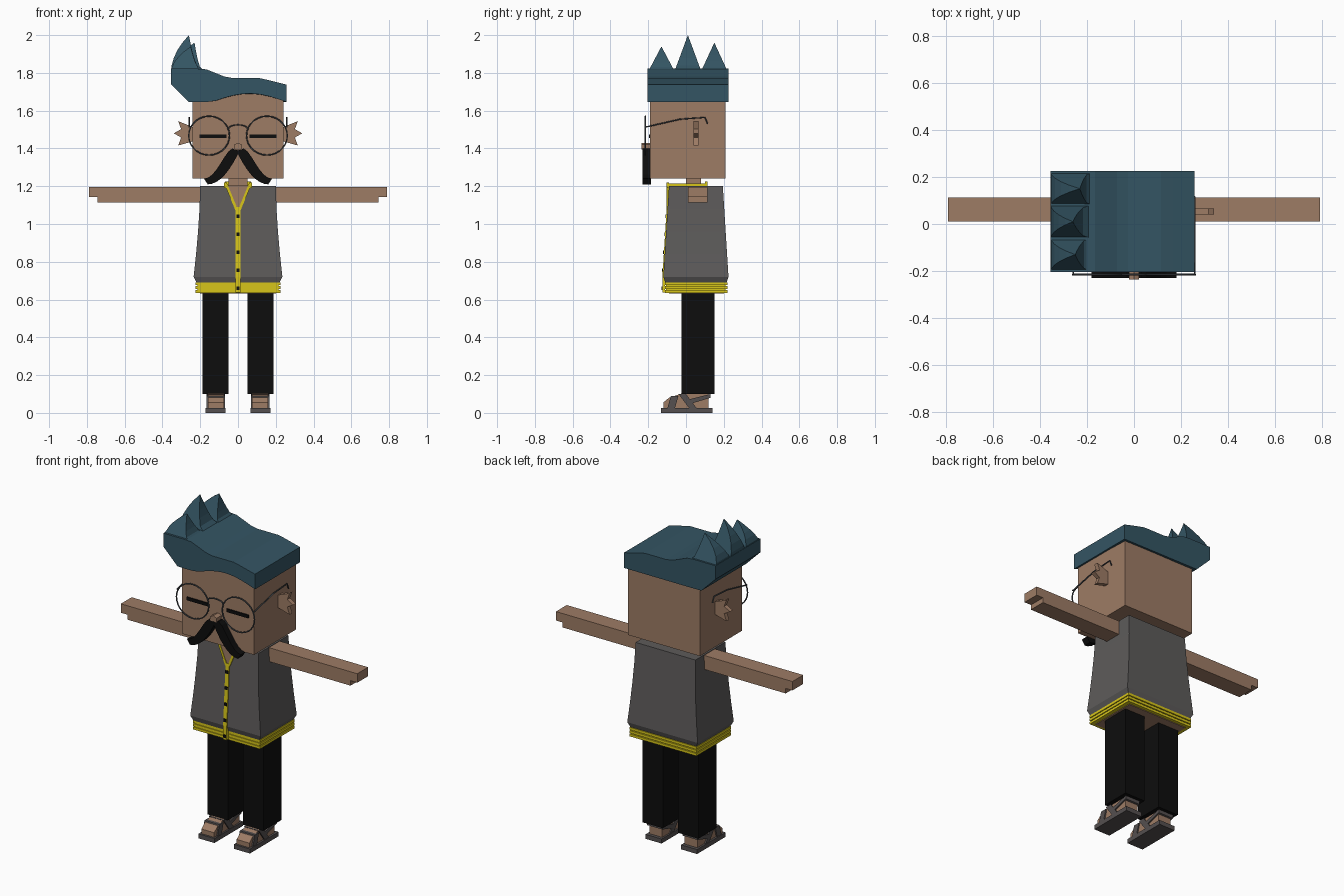
import bpy, bmesh, math

cube = bpy.data.objects.get("Cube")
if cube:
    bpy.data.objects.remove(cube, do_unlink=True)


def material(name, red, green, blue):
    colour = (red, green, blue, 1)
    mat = bpy.data.materials.new(name)
    mat.use_nodes = True
    mat.diffuse_color = colour
    mat.node_tree.nodes["Principled BSDF"].inputs["Base Color"].default_value = colour
    return mat


skin = material("skin", .34, .2, .13)
teal = material("hair_teal", .034, .09, .125)
grey = material("vest_grey", .11, .105, .103)
yellow = material("trim_yellow", .68, .56, .01)
black = material("black", .004, .004, .004)
leather = material("sandal_grey", .09, .08, .08)
metal = material("wire_grey", .07, .08, .09)


def loft(name, rings, mat):
    """Skin rings of equal point count and cap both ends."""
    bm = bmesh.new()
    loops = [[bm.verts.new(point) for point in ring] for ring in rings]
    for low, high in zip(loops, loops[1:]):
        for i in range(len(low)):
            bm.faces.new((low[i - 1], low[i], high[i], high[i - 1]))
    bm.faces.new(loops[0])
    bm.faces.new(loops[-1])
    bmesh.ops.remove_doubles(bm, verts=bm.verts, dist=.0001)
    bmesh.ops.recalc_face_normals(bm, faces=bm.faces)
    mesh = bpy.data.meshes.new(name)
    bm.to_mesh(mesh)
    bm.free()
    mesh.materials.append(mat)
    bpy.context.collection.objects.link(bpy.data.objects.new(name, mesh))


def rect(left, right, front, back, z):
    return [(left, front, z), (right, front, z), (right, back, z), (left, back, z)]


def box(name, x, y, z, mat, side=1):
    loft(name, [rect(side * x[0], side * x[1], *y, height) for height in z], mat)


def front_plate(name, outline, depth, mat, side=1):
    """Extrude an x-z outline along y."""
    loft(name, [[(side * x, y, z) for x, z in outline] for y in depth], mat)


def side_plate(name, outline, width, mat, side):
    """Extrude a y-z outline along x."""
    loft(name, [[(side * x, y, z) for y, z in outline] for x in width], mat)


def slant(start, end, width):
    """Outline of a leaning strip."""
    return [start, end, (end[0] + width, end[1]), (start[0] + width, start[1])]


def wire(name, points, closed=False):
    curve = bpy.data.curves.new(name, "CURVE")
    curve.dimensions = "3D"
    curve.bevel_depth = .004
    curve.bevel_resolution = 1
    curve.use_fill_caps = True
    spline = curve.splines.new("POLY")
    spline.points.add(len(points) - 1)
    for target, point in zip(spline.points, points):
        target.co = (*point, 1)
    spline.use_cyclic_u = closed
    curve.materials.append(metal)
    wire_object = bpy.data.objects.new(name, curve)
    bpy.context.collection.objects.link(wire_object)
    bpy.ops.object.select_all(action="DESELECT")
    wire_object.select_set(True)
    bpy.context.view_layer.objects.active = wire_object
    bpy.ops.object.convert(target="MESH")


def arc(x, y, z, radius, height, sweep, steps):
    angles = [sweep * i / steps for i in range(steps)]
    return [(x + radius * math.cos(a), y, z + height * math.sin(a)) for a in angles]


# Head and neck
box("head", (-.24, .24), (-.19, .21), (1.24, 1.7), skin)
box("neck", (-.05, .05), (0, .08), (1.18, 1.25), skin)

# Swept hair: arched fringe in front, level hem behind, overhang on one side
hair_left, hair_right, hair_front, hair_back = -.355, .257, -.205, .225
sections = []
steps = 13
for i in range(steps + 1):
    x = hair_left + (hair_right - hair_left) * i / steps
    hem = 1.646 + max(0, -.26 - x)
    arch = .045 * max(0, math.cos(8 * (x - .06)))
    swell = .05 * min(1, max(0, -.4 - 8 * x))
    top = 1.772 + swell - .25 * max(0, x - .12)
    sections.append([(x, hair_front, hem + arch), (x, hair_back, hem),
                     (x, hair_back, top), (x, hair_front, top)])
loft("hair", sections, teal)

# Curled hair spikes
spike_base, spike_inner = 1.8, -.17
for y, tip_z, tip_x in ((-.13, 1.94, -.25), (.01, 2, -.26), (.15, 1.96, -.23)):
    rings = []
    for i in range(6):
        t = i / 5
        half = .074 * (1 - t)
        outer = hair_left + (tip_x - hair_left) * t ** 2
        inner = spike_inner + (tip_x - spike_inner) * t ** .4
        rings.append(rect(outer, inner, y - half, y + half,
                          spike_base + (tip_z - spike_base) * t))
    loft("hair_spike", rings, teal)

# Vest flaring toward the hem
vest_top, vest_drop = 1.2, .48
rings = []
for i in range(5):
    t = i / 4
    half = .2 + .035 * t ** 1.6
    rings.append(rect(-half, half, -.09 - .03 * t, .195 + .03 * t, vest_top - vest_drop * t))
rings.append(rect(-.22, .22, -.11, .215, .69))
loft("vest", rings, grey)


def vest_front(z):
    return -.09 - .03 * min(1, (vest_top - z) / vest_drop)


# Ridged yellow hem with the hips showing underneath
box("hem_core", (-.215, .215), (-.105, .21), (.64, .7), yellow)
for i in range(3):
    z = .636 + .02 * i
    box("hem_ridge", (-.224, .224), (-.11, .22), (z, z + .015), yellow)
box("hips", (-.2, .2), (-.09, .2), (.632, .66), skin)

# Front placket and buttons
loft("placket", [rect(-.012, .012, vest_front(z) - .005, vest_front(z) + .01, z)
                 for z in (1.09, .72, .638)], yellow)
for i in range(5):
    z = 1.04 - .095 * i
    y = vest_front(z)
    box("button", (-.009, .009), (y - .009, y), (z - .009, z + .009), black)

# Open neck and collar back
front_plate("open_neck", [(0, 1.08), (.06, 1.203), (-.06, 1.203)], (-.099, -.088), skin)
box("collar_back", (-.07, .07), (.1, .115), (1.19, 1.225), yellow)

# Moustache outline: S-shaped upper edge and hollow lower edge
spread = [i / 7 for i in range(8)]
upper = [(.03 + .15 * u, 1.24 + .08 * (1 + math.cos(math.pi * u ** .8))) for u in spread]
lower = [(.16 * u, 1.21 + .16 * (1 - u) ** 2) for u in spread]
moustache = [(0, 1.39)] + upper + lower[::-1]

# Three-pointed ear outline
ear = [(.23, 1.44)]
for i in range(5):
    angle = math.radians(20 * i - 40)
    reach = .065 if i % 2 else .1
    ear.append((.24 + reach * math.cos(angle), 1.48 + reach * math.sin(angle)))
ear.append((.23, 1.51))

for side in (-1, 1):
    # Face details
    front_plate("moustache", moustache, (-.23, -.185), black, side)
    front_plate("ear", ear, (.04, .066), skin, side)
    box("closed_eye", (.06, .205), (-.197, -.188), (1.454, 1.473), black, side)

    # Glasses
    wire("lens_rim", arc(side * .153, -.215, 1.468, .108, .103, math.tau, 28), True)
    wire("glasses_arm", [(side * .258, y, z) for y, z in
                         ((-.215, 1.513), (-.03, 1.555), (.1, 1.564), (.115, 1.53))])

    # Collar
    front_plate("collar_front", slant((0, 1.075), (.06, 1.22), .015), (-.102, -.09), yellow, side)
    box("collar_side", (.058, .074), (-.1, .115), (1.19, 1.215), yellow, side)

    # Arm with a stepped hand
    box("arm", (.19, .745), (.01, .113), (1.113, 1.197), skin, side)
    box("hand", (.74, .79), (.01, .113), (1.143, 1.197), skin, side)

    # Trouser leg
    box("trouser_leg", (.05, .187), (-.025, .15), (.1, .66), black, side)

    # Foot and sandal
    side_plate("foot", [(-.12, .02), (-.12, .055), (-.09, .08), (0, .11), (.12, .11), (.12, .02)],
               (.075, .16), skin, side)
    box("sandal_sole", (.065, .172), (-.132, .14), (0, .027), leather, side)
    for name, strip in (("toe_strap", slant((-.1, .02), (-.08, .09), .04)),
                        ("instep_strap", slant((.02, .02), (-.04, .1), .04)),
                        ("heel_strap", [(.03, .05), (.13, .08), (.13, .1), (.01, .07)])):
        side_plate(name, strip, (.068, .168), leather, side)

# Glasses bridge and nose
wire("glasses_bridge", arc(0, -.215, 1.505, .05, .02, math.pi * 9 / 8, 9))
front_plate("nose", [(-.02, 1.395), (.02, 1.395), (.022, 1.42), (0, 1.43), (-.022, 1.42)],
            (-.236, -.185), skin)
